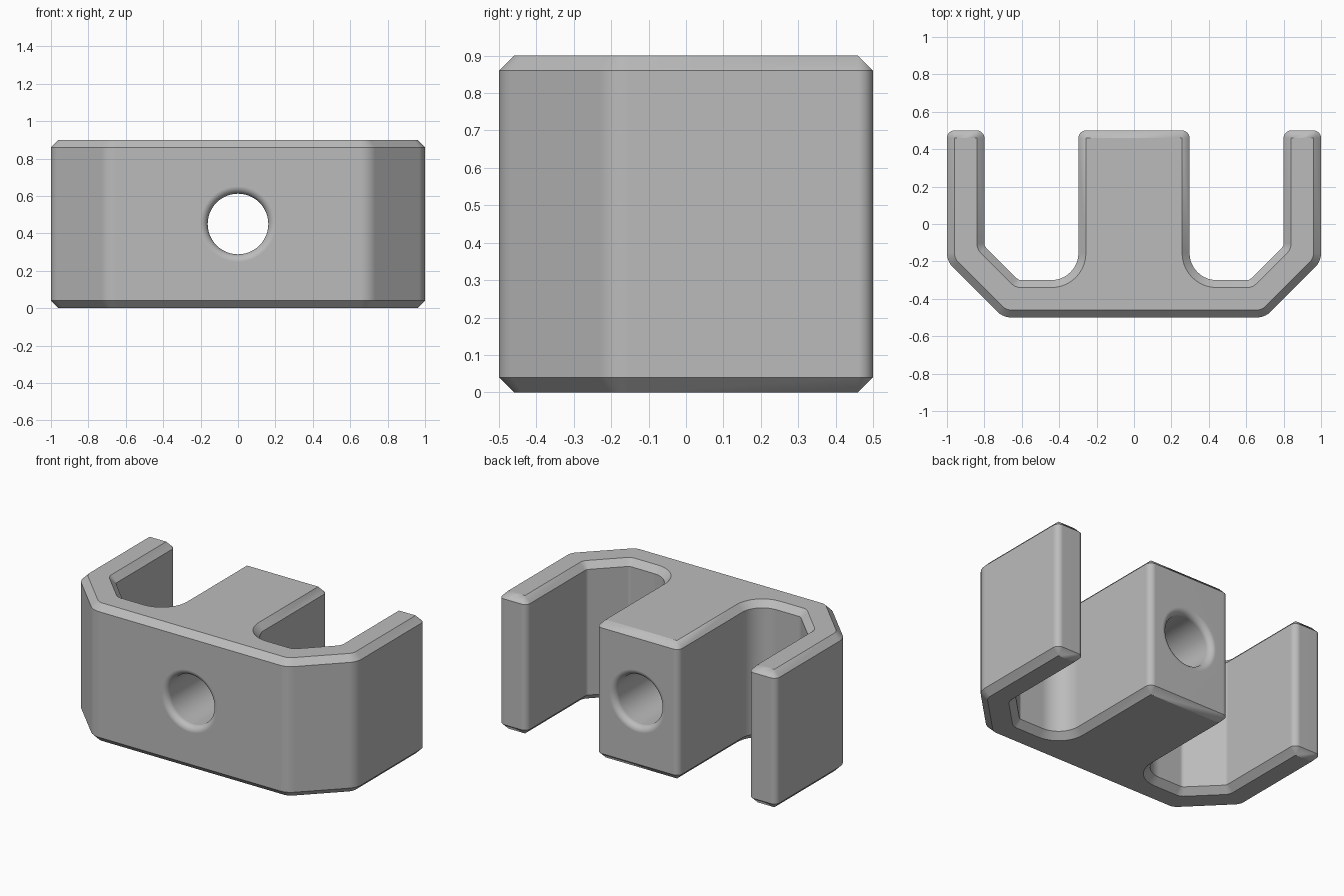
import bpy, bmesh, math
from mathutils import Vector

cube = bpy.data.objects.get("Cube")
if cube:
    bpy.data.objects.remove(cube)

HEIGHT, CHAMFER = 0.9, 0.04
HOLE_R, FLARE = 0.162, 0.04

# Single painted colour
grey = bpy.data.materials.new("light_grey")
colour = (0.5, 0.5, 0.5, 1)
grey.diffuse_color = colour
grey.use_nodes = True
bsdf = next(n for n in grey.node_tree.nodes if n.type == 'BSDF_PRINCIPLED')
bsdf.inputs["Base Color"].default_value = colour

# Plan corners of the +x half, counter-clockwise: x, y, fillet radius
half = [(0.7, -0.5, 0.11), (1, -0.2, 0.11), (1, 0.5, 0.04), (0.8, 0.5, 0.04),
        (0.8, -0.117, 0.03), (0.617, -0.3, 0.03), (0.297, -0.3, 0.145),
        (0.297, 0.5, 0.04)]
plan = half + [(-x, y, r) for x, y, r in reversed(half)]


def rounded_outline(corners, inset, steps=10):
    """Offset the plan inwards and fillet each corner about a fixed centre."""
    out = []
    for i, (x, y, r) in enumerate(corners):
        p = Vector((x, y))
        a = (p - Vector(corners[i - 1][:2])).normalized()
        b = (Vector(corners[(i + 1) % len(corners)][:2]) - p).normalized()
        turn = math.atan2(a.x * b.y - a.y * b.x, a.dot(b))
        side = 1 if turn > 0 else -1
        na, nb = Vector((-a.y, a.x)), Vector((-b.y, b.x))
        centre = p + (na + nb) * (side * r / (1 + na.dot(nb)))
        radius = r - side * inset
        start = math.atan2(-side * na.y, -side * na.x)
        for k in range(steps + 1):
            t = start + turn * k / steps
            out.append(centre + Vector((math.cos(t), math.sin(t))) * radius)
    return out


def loft(name, rings):
    """Skin closed rings of equal length and cap both ends."""
    bm = bmesh.new()
    loops = [[bm.verts.new(c) for c in ring] for ring in rings]
    n = len(loops[0])
    for low, high in zip(loops, loops[1:]):
        for i in range(n):
            j = (i + 1) % n
            bm.faces.new((low[i], low[j], high[j], high[i]))
    bm.faces.new(loops[0][::-1])
    bm.faces.new(loops[-1])
    bmesh.ops.remove_doubles(bm, verts=bm.verts, dist=0.0005)
    bmesh.ops.recalc_face_normals(bm, faces=bm.faces)
    mesh = bpy.data.meshes.new(name)
    bm.to_mesh(mesh)
    bm.free()
    mesh.materials.append(grey)
    obj = bpy.data.objects.new(name, mesh)
    bpy.context.collection.objects.link(obj)
    return obj


# Bracket body with chamfered top and bottom rims
levels = [(0, CHAMFER), (CHAMFER, 0), (HEIGHT - CHAMFER, 0), (HEIGHT, CHAMFER)]
body = loft("bracket_body", [[(p.x, p.y, z) for p in rounded_outline(plan, inset)]
                             for z, inset in levels])

# Bore cutter with rounded mouths at both ends
mouth = [(-0.6, HOLE_R + FLARE)]
for k in range(9):
    t = k / 8 * math.pi / 2
    mouth.append((-0.5 + FLARE * (1 - math.cos(t)), HOLE_R + FLARE * (1 - math.sin(t))))
profile = mouth + [(-y, r) for y, r in reversed(mouth)]
angles = [2 * math.pi * k / 64 for k in range(64)]
cutter = loft("bore_cutter", [[(r * math.cos(t), y, HEIGHT / 2 + r * math.sin(t))
                               for t in angles] for y, r in profile])
cutter.hide_render = True

# Cut the bore, then shade
bore = body.modifiers.new("bore", 'BOOLEAN')
bore.operation = 'DIFFERENCE'
bore.solver = 'EXACT'
bore.object = cutter
bpy.ops.object.select_all(action='DESELECT')
body.select_set(True)
bpy.context.view_layer.objects.active = body
bpy.ops.object.modifier_apply(modifier="bore")
bpy.data.objects.remove(cutter)
bpy.ops.object.shade_smooth_by_angle(angle=math.radians(30))
normals = body.modifiers.new("flat_face_normals", 'WEIGHTED_NORMAL')
normals.keep_sharp = True
